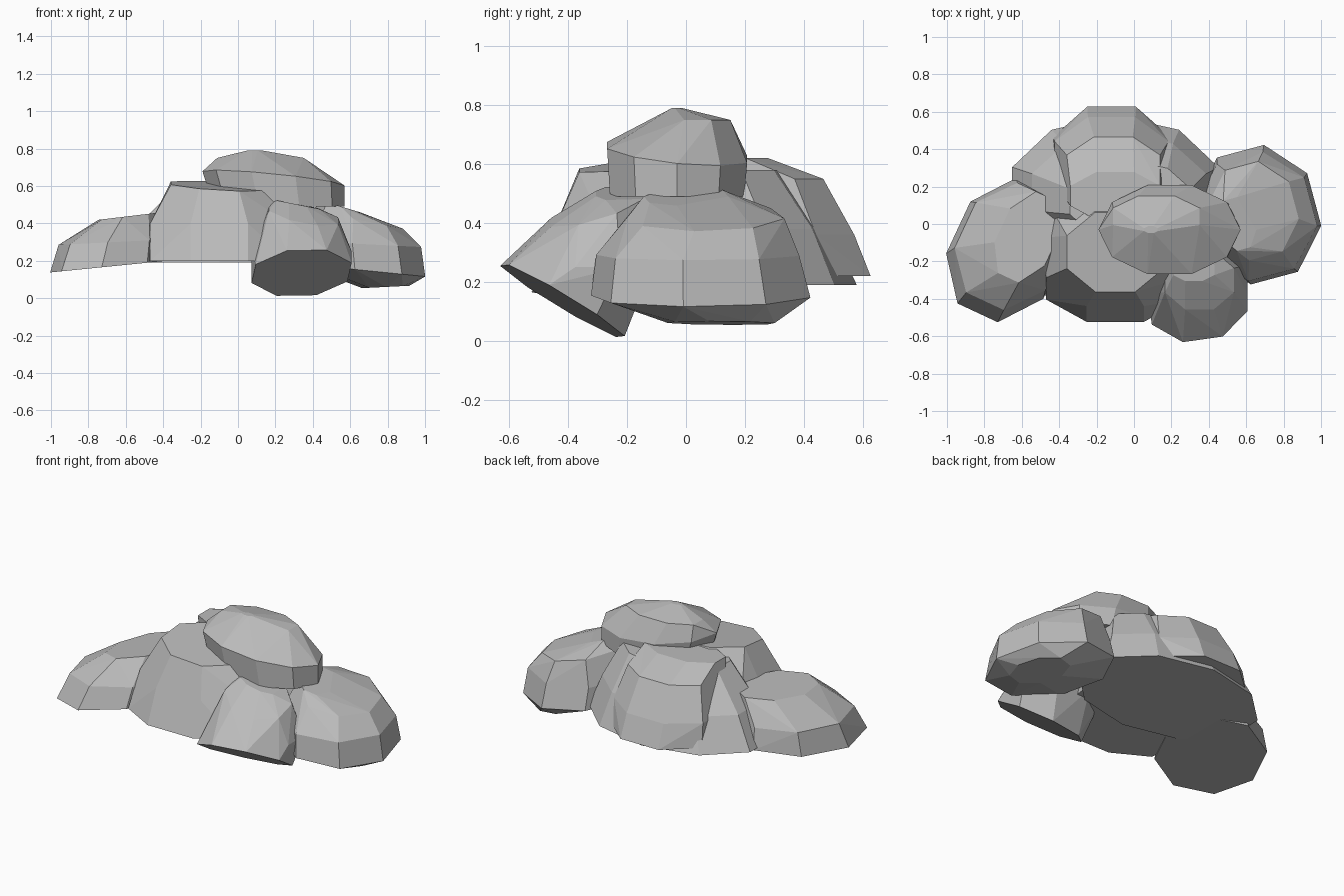
import bpy
import bmesh
from math import cos, sin, tau, radians
from mathutils import Matrix, Vector

default_cube = bpy.data.objects.get("Cube")
if default_cube:
    bpy.data.objects.remove(default_cube, do_unlink=True)

# One plain stone colour for the whole pile
stone_grey = bpy.data.materials.new("stone grey")
stone_colour = (.5, .5, .5, 1)
stone_grey.diffuse_color = stone_colour
stone_grey.use_nodes = True
shader = stone_grey.node_tree.nodes["Principled BSDF"]
shader.inputs["Base Color"].default_value = stone_colour
shader.inputs["Roughness"].default_value = .9


def ring(centre, size, spin=0, sides=8, slope=(0, 0), phase=.5):
    """Corners of an oval polygon, turned about z and then sloped along x and y."""
    turn = Matrix.Rotation(radians(spin), 3, 'Z')
    corners = []
    for step in range(sides):
        angle = tau * (step + phase) / sides
        offset = turn @ Vector((size[0] * cos(angle), size[1] * sin(angle), 0))
        offset.z = slope[0] * offset.x + slope[1] * offset.y
        corners.append(Vector(centre) + offset)
    return corners


def boulder(name, *rings):
    """Wrap a faceted convex stone around several rings of corners."""
    mesh = bpy.data.meshes.new(name)
    bm = bmesh.new()
    corners = [bm.verts.new(point) for points in rings for point in points]
    hull = bmesh.ops.convex_hull(bm, input=corners)
    unused = {item for item in hull["geom_interior"] + hull["geom_unused"]
              if isinstance(item, bmesh.types.BMVert)}
    bmesh.ops.delete(bm, geom=list(unused), context='VERTS')
    bmesh.ops.dissolve_limit(bm, angle_limit=radians(4),
                             verts=bm.verts[:], edges=bm.edges[:])
    bmesh.ops.recalc_face_normals(bm, faces=bm.faces[:])
    bm.to_mesh(mesh)
    bm.free()
    mesh.materials.append(stone_grey)
    stone = bpy.data.objects.new(name, mesh)
    bpy.context.collection.objects.link(stone)


# Broad front stone: flat underside, steep face, gently domed top
boulder(
    "main_boulder",
    ring(centre=(-.1, -.32, .2), size=(.4, .22)),
    ring(centre=(-.1, .1, .2), size=(.45, .3)),
    ring(centre=(-.1, -.18, .4), size=(.4, .28)),
    ring(centre=(-.1, -.15, .6), size=(.28, .23), slope=(-.06, .1)),
)

# Low stone fanning out behind, sloping down to a thin rim
boulder(
    "back_slope",
    ring(centre=(-.1, .18, .19), size=(.58, .4), sides=10),
    ring(centre=(-.08, .17, .38), size=(.49, .32), sides=10),
    ring(centre=(-.02, .12, .58), size=(.34, .22), sides=10),
)

# Rounded stone leaning on the back of the pile
boulder(
    "back_boulder",
    ring(centre=(-.12, .35, .22), size=(.34, .3)),
    ring(centre=(-.12, .35, .36), size=(.33, .24)),
    ring(centre=(-.11, .3, .55), size=(.27, .18)),
    ring(centre=(-.1, .15, .62), size=(.26, .14)),
)

# Capping stone on the summit
boulder(
    "top_boulder",
    ring(centre=(.22, -.03, .49), size=(.35, .24), sides=10, phase=0),
    ring(centre=(.19, -.03, .64), size=(.38, .25), sides=10, phase=0,
         slope=(-.1, -.1)),
    ring(centre=(.12, .04, .75), size=(.25, .12)),
    ring(centre=(.09, -.03, .79), size=(.04, .02)),
)

# Stone on the model's right, tapering to a raised outer tip
boulder(
    "right_boulder",
    ring(centre=(-.68, -.14, .17), size=(.31, .4), spin=-25, slope=(.1, 0)),
    ring(centre=(-.66, -.12, .3), size=(.29, .35), spin=-25, slope=(.05, 0)),
    ring(centre=(-.57, -.07, .44), size=(.16, .26), spin=-25, slope=(.12, 0)),
)

# Large stone on the model's left with a rounded shoulder
boulder(
    "left_boulder",
    ring(centre=(.79, .12, .06), size=(.12, .19), spin=15, slope=(.05, 0)),
    ring(centre=(.66, .05, .15), size=(.34, .38), spin=15, slope=(-.1, 0)),
    ring(centre=(.65, .04, .29), size=(.33, .35), spin=15, slope=(-.05, 0)),
    ring(centre=(.64, .07, .42), size=(.24, .27), spin=15, slope=(-.2, 0)),
    ring(centre=(.55, 0, .49), size=(.1, .15), spin=15, slope=(-.3, 0)),
)

# Small front stone whose underside tips forward
boulder(
    "front_boulder",
    ring(centre=(.34, -.42, .135), size=(.28, .215), spin=8, slope=(.1, -.6)),
    ring(centre=(.34, -.3, .25), size=(.29, .2)),
    ring(centre=(.35, -.3, .45), size=(.2, .17), slope=(-.2, .3)),
    ring(centre=(.32, -.25, .5), size=(.12, .06), slope=(-.2, 0)),
)
